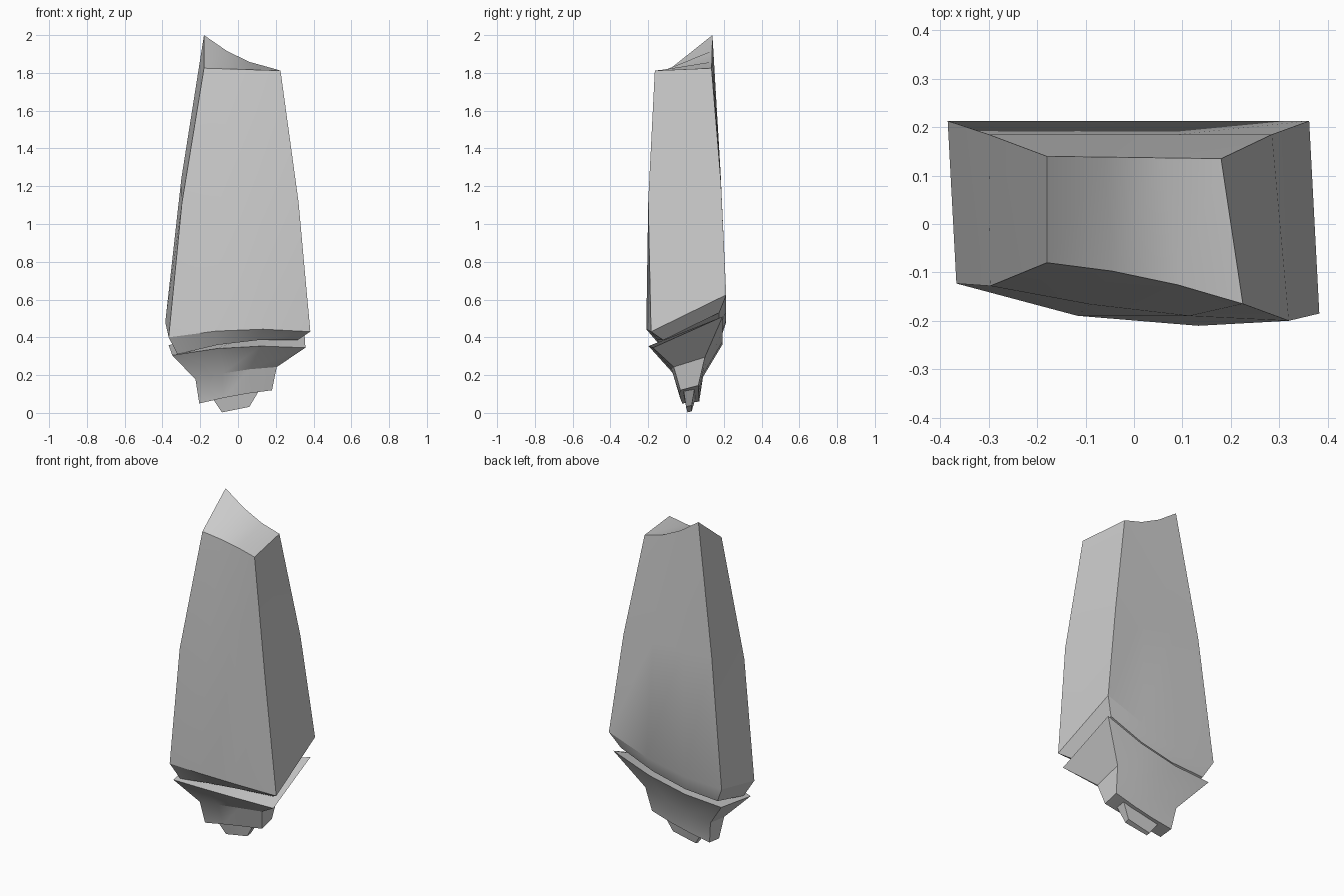
import bpy, bmesh, math
from mathutils import Vector

if "Cube" in bpy.data.objects:
    bpy.data.objects.remove(bpy.data.objects["Cube"])


def ring(fl, fr, br, bl, dy=0.0, dz=0.0, back_dz=0.0):
    """Four corners; the front and back edges get two bowed points each."""
    fl, fr, br, bl = (Vector(p) for p in (fl, fr, br, bl))
    front = [fl.lerp(fr, i / 3) for i in range(4)]
    back = [br.lerp(bl, i / 3) for i in range(4)]
    for i in (1, 2):
        front[i] += Vector((0, dy, dz))
        back[i] += Vector((0, 0, back_dz))
    return front + back


def loft(name, rings):
    """Skin the rings from bottom to top, and close both ends with strips."""
    bm = bmesh.new()
    loops = [[bm.verts.new(p) for p in r] for r in rings]
    for a, b in zip(loops, loops[1:]):
        for i in range(8):
            j = (i + 1) % 8
            bm.faces.new((a[i], a[j], b[j], b[i]))
    for lp in (loops[0], loops[-1]):
        for i in range(3):
            bm.faces.new((lp[i], lp[i + 1], lp[6 - i], lp[7 - i]))
    bmesh.ops.recalc_face_normals(bm, faces=bm.faces)
    mesh = bpy.data.meshes.new(name)
    bm.to_mesh(mesh)
    bm.free()
    ob = bpy.data.objects.new(name, mesh)
    bpy.context.collection.objects.link(ob)
    bpy.ops.object.select_all(action='DESELECT')
    ob.select_set(True)
    bpy.context.view_layer.objects.active = ob
    bpy.ops.object.shade_smooth_by_angle(angle=math.radians(25))
    return ob


# Tall tapering slab with a raked top and an inset underside
loft("main_slab", [
    ring((-.32, -.09, .31), (.315, -.12, .385), (.31, .175, .53), (-.335, .18, .385), -.04, .025, -.035),
    ring((-.367, -.123, .40), (.383, -.185, .43), (.362, .213, .625), (-.385, .213, .48), -.046, .023, -.038),
    ring((-.297, -.128, 1.11), (.32, -.20, 1.12), (.285, .185, 1.22), (-.30, .185, 1.24), -.014),
    ring((-.18, -.08, 1.825), (.225, -.165, 1.812), (.18, .135, 1.825), (-.18, .14, 2.0), .011, 0, -.025),
])

# Flared collar tapering into the lower block
loft("lower_collar", [
    ring((-.205, -.02, .05), (.18, -.03, .12), (.18, .065, .145), (-.205, .07, .06), -.008, .006, -.008),
    ring((-.225, -.04, .177), (.205, -.065, .243), (.20, .10, .295), (-.225, .09, .19), -.02, .01, -.015),
    ring((-.348, -.115, .305), (.357, -.175, .345), (.346, .194, .51), (-.368, .192, .36), -.043, .022, -.035),
])

# Small bottom tip
loft("bottom_tip", [
    ring((-.085, .008, .003), (.06, .0, .032), (.065, .03, .04), (-.085, .03, .008)),
    ring((-.13, -.005, .07), (.11, -.012, .115), (.11, .045, .125), (-.13, .05, .075), -.004),
])
